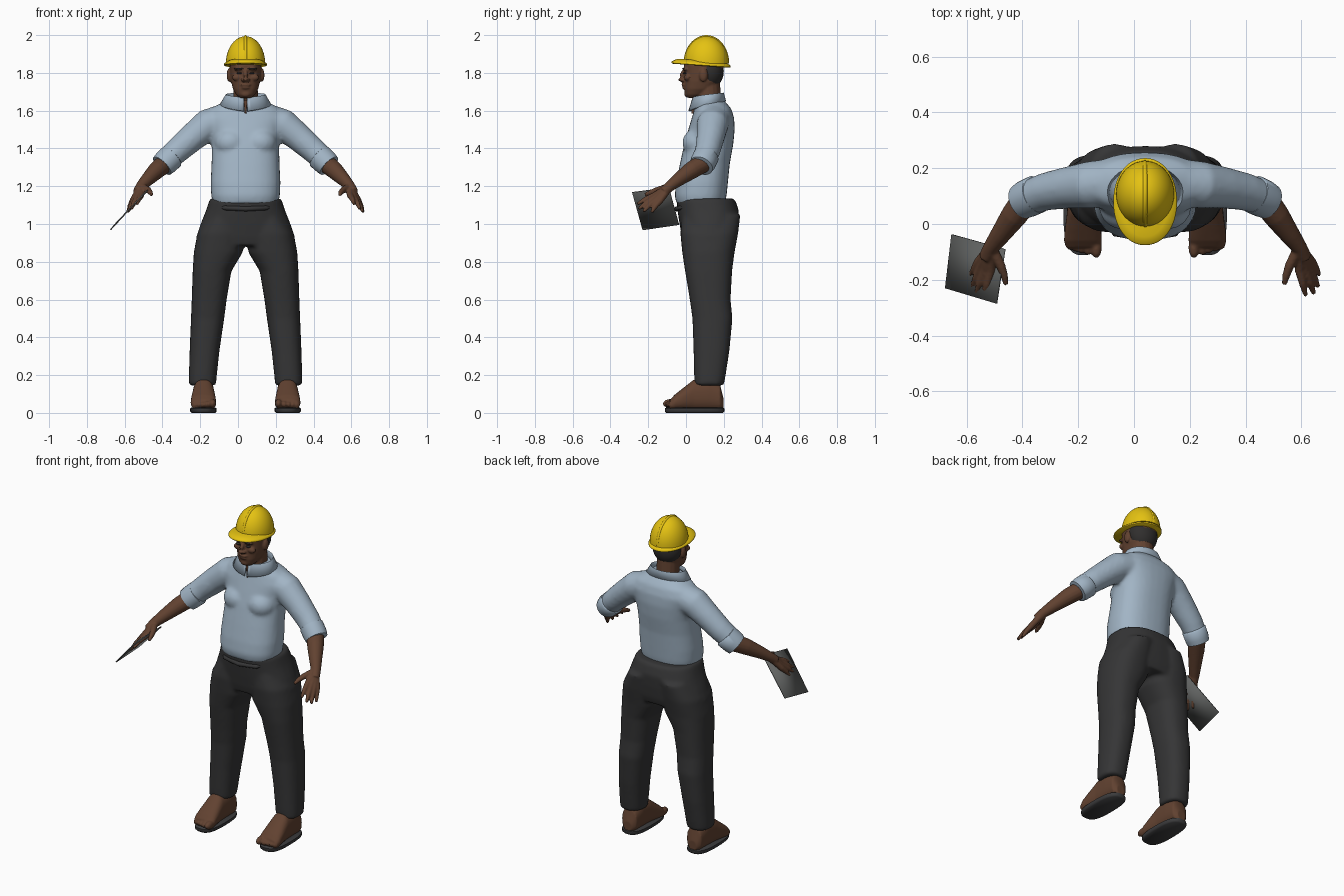
import bpy, bmesh, math
from mathutils import Matrix, Vector

cube = bpy.data.objects.get("Cube")
if cube:
    bpy.data.objects.remove(cube, do_unlink=True)

CENTRE = 0.04  # the body stands slightly off the origin


def material(name, *rgb):
    m = bpy.data.materials.new(name)
    m.use_nodes = True
    m.diffuse_color = (*rgb, 1)
    bsdf = m.node_tree.nodes["Principled BSDF"]
    bsdf.inputs["Base Color"].default_value = (*rgb, 1)
    bsdf.inputs["Roughness"].default_value = 0.7
    return m


SHIRT = material("pale blue cloth", 0.36, 0.46, 0.56)
TROUSER = material("charcoal cloth", 0.036, 0.036, 0.037)
SKIN = material("brown skin", 0.12, 0.054, 0.03)
HAIR = material("dark grey hair", 0.03, 0.028, 0.027)
YELLOW = material("yellow plastic", 0.78, 0.54, 0.006)
SOLE = material("dark sole", 0.045, 0.045, 0.047)
GREY = material("grey board", 0.12, 0.125, 0.122)


def bridge(bm, rings):
    """Skin a list of equal rings of points and cap both ends."""
    vs = [[bm.verts.new(p) for p in r] for r in rings]
    n = len(vs[0])
    for a, b in zip(vs, vs[1:]):
        for i in range(n):
            j = (i + 1) % n
            bm.faces.new((a[i], a[j], b[j], b[i]))
    bm.faces.new(vs[0])
    bm.faces.new(vs[-1])


def loft(bm, rows, along="z", side=1, n=32, power=2.4):
    """Rounded sections: (position, x min, x max, other min, other max)."""
    rings = []
    for t, u0, u1, v0, v1 in rows:
        ring = []
        for k in range(n):
            c, s = math.cos(math.tau * k / n), math.sin(math.tau * k / n)
            c = math.copysign(abs(c) ** (2 / power), c)
            s = math.copysign(abs(s) ** (2 / power), s)
            u = side * ((u0 + u1) / 2 + c * (u1 - u0) / 2)
            v = (v0 + v1) / 2 + s * (v1 - v0) / 2
            ring.append((u, v, t) if along == "z" else (u, t, v))
        rings.append(ring)
    bridge(bm, rings)


def body(bm, rows):
    """Symmetric loft: (height, half width, front, back)."""
    loft(bm, [(z, -w, w, y0, y1) for z, w, y0, y1 in rows])


def tube(bm, path, side=1, n=16):
    """Round tube through (x, y, z, radius) points."""
    pts = [Vector((side * x, y, z)) for x, y, z, r in path]
    rings = []
    for i, p in enumerate(pts):
        d = pts[min(i + 1, len(pts) - 1)] - pts[max(i - 1, 0)]
        q = d.to_track_quat("Z", "Y")
        ring = [math.tau * k / n for k in range(n)]
        rings.append([p + q @ Vector((math.cos(a), math.sin(a), 0)) * path[i][3] for a in ring])
    bridge(bm, rings)


def ball(bm, at, size):
    m = Matrix.Translation(at) @ Matrix.Diagonal((*size, 1))
    bmesh.ops.create_uvsphere(bm, u_segments=20, v_segments=12, radius=1, matrix=m)


def finish(bm, name, mat, voxel=0, relax=0, thick=0):
    """Make the object; a voxel size fuses its pieces into one skin."""
    bmesh.ops.recalc_face_normals(bm, faces=bm.faces)
    bmesh.ops.translate(bm, verts=bm.verts, vec=(CENTRE, 0, 0))
    me = bpy.data.meshes.new(name)
    bm.to_mesh(me)
    bm.free()
    me.materials.append(mat)
    ob = bpy.data.objects.new(name, me)
    bpy.context.collection.objects.link(ob)
    bpy.ops.object.select_all(action="DESELECT")
    ob.select_set(True)
    bpy.context.view_layer.objects.active = ob
    bpy.ops.object.shade_smooth_by_angle(angle=math.radians(50))
    if thick:
        ob.modifiers.new("thickness", "SOLIDIFY").thickness = thick
    if voxel:
        m = ob.modifiers.new("fuse", "REMESH")
        m.mode, m.voxel_size, m.use_smooth_shade = "VOXEL", voxel, True
        m = ob.modifiers.new("relax", "SMOOTH")
        m.factor, m.iterations = 0.5, relax
    return ob


# Shirt: torso, chest and sleeves fused
bm = bmesh.new()
body(bm, [(1.105, .172, -.05, .205), (1.15, .182, -.06, .215), (1.22, .185, -.052, .222),
          (1.32, .18, -.032, .232), (1.42, .178, -.01, .25), (1.5, .19, .012, .258),
          (1.56, .215, .03, .255), (1.61, .185, .045, .24), (1.64, .13, .05, .215),
          (1.665, .09, .06, .19)])
for s in (-1, 1):
    ball(bm, (s * .08, .06, 1.43), (.085, .08, .075))
    tube(bm, [(.12, .15, 1.55, .085), (.2, .14, 1.525, .085), (.28, .13, 1.46, .075),
              (.36, .115, 1.39, .068), (.43, .09, 1.325, .062)], s)
finish(bm, "shirt", SHIRT, .011, 6)

# Rolled cuffs
for s, label in ((-1, "right"), (1, "left")):
    bm = bmesh.new()
    tube(bm, [(.385, .108, 1.362, .06), (.39, .106, 1.357, .069), (.425, .09, 1.325, .068),
              (.442, .081, 1.308, .064), (.444, .08, 1.306, .05)], s, 28)
    finish(bm, label + "_cuff", SHIRT)

# Collar: folded band, open at the front
bm = bmesh.new()
rows = [(.085, .045, .185, 1.635, 1.655), (.105, .035, .2, 1.67, 1.695), (.137, .012, .212, 1.598, 1.65)]
grid = []
for w, front, back, zf, zb in rows:
    line = []
    for k in range(41):
        a = -math.pi / 2 + .07 + k / 40 * (math.tau - .14)
        f = (1 + math.sin(a)) / 2
        line.append(bm.verts.new((w * math.cos(a), front + f * (back - front), zf + f ** .6 * (zb - zf))))
    grid.append(line)
for a, b in zip(grid, grid[1:]):
    for k in range(40):
        bm.faces.new((a[k], a[k + 1], b[k + 1], b[k]))
finish(bm, "collar", SHIRT, thick=.012)

# Open neck slit below the collar
bm = bmesh.new()
loft(bm, [(1.585, -.004, .004, .028, .06), (1.655, -.01, .01, .034, .06)], power=6)
finish(bm, "neck_slit", SKIN)

# Trousers: hips and two legs fused
bm = bmesh.new()
body(bm, [(.885, .25, -.01, .255), (.93, .262, -.022, .268), (1.0, .238, -.034, .276),
          (1.07, .21, -.045, .28), (1.125, .192, -.05, .262), (1.135, .186, -.045, .25)])
for s in (-1, 1):
    loft(bm, [(.145, .157, .3, .046, .2), (.2, .152, .3, .043, .21), (.33, .138, .296, .04, .23),
              (.5, .113, .289, .034, .246), (.6, .1, .285, .02, .236), (.75, .075, .28, -.005, .244),
              (.85, .015, .274, -.02, .257), (.95, .008, .255, -.03, .276),
              (1.05, .01, .2, -.02, .288)], side=s)
finish(bm, "trousers", TROUSER, .011, 5)

bm = bmesh.new()
tube(bm, [(-.13, -.012, 1.088, .004), (-.11, -.032, 1.085, .012), (0, -.05, 1.08, .013),
          (.11, -.032, 1.085, .012), (.13, -.012, 1.088, .004)])
finish(bm, "waist_fold", TROUSER)

# Feet with toes, and soles
toes = [(.175, .021), (.205, .017), (.228, .016), (.25, .015), (.269, .014)]
for s, label in ((-1, "right"), (1, "left")):
    bm = bmesh.new()
    loft(bm, [(.198, .195, .25, .02, .08), (.18, .172, .272, .012, .15), (.12, .167, .277, .012, .185),
              (.04, .165, .28, .012, .175), (-.02, .158, .288, .012, .128),
              (-.06, .155, .291, .012, .096), (-.085, .16, .284, .012, .07)], "y", s)
    for x, r in toes:
        ball(bm, (s * x, -.108 + r * .2 + (x - .175) * .25 + r, .028 + r), (r * .95, r * 1.9, r * 1.15))
    finish(bm, label + "_foot", SKIN, .006, 2)
    bm = bmesh.new()
    loft(bm, [(z, .153 + i, .293 - i, -.112 + i, .203 - i)
              for z, i in ((0, .008), (.008, 0), (.024, 0), (.028, .006))], side=s, power=2.8)
    finish(bm, label + "_sole", SOLE)

# Forearms, hands and fingers
fingers = [((.553, -.165, 1.152), (.575, -.257, 1.105)), ((.573, -.163, 1.14), (.605, -.25, 1.08)),
           ((.588, -.153, 1.13), (.62, -.225, 1.066)), ((.598, -.138, 1.122), (.624, -.182, 1.062))]
for s, label in ((-1, "right"), (1, "left")):
    bm = bmesh.new()
    tube(bm, [(.4, .11, 1.345, .046), (.43, .085, 1.318, .05), (.47, .03, 1.285, .047),
              (.52, -.04, 1.235, .036), (.553, -.085, 1.2, .028), (.57, -.12, 1.17, .027)], s)
    for k, t in fingers:
        mid = [a * .45 + b * .55 for a, b in zip(k, t)]
        mid[2] += .005
        tube(bm, [(.553, -.085, 1.198, .02), (*k, .0175), (*mid, .0135), (*t, .008)], s, 12)
    tube(bm, [(.548, -.09, 1.197, .02), (.517, -.15, 1.18, .017), (.505, -.185, 1.168, .014),
              (.498, -.217, 1.155, .009)], s, 12)
    finish(bm, label + "_arm", SKIN, .0055, 2)

# Head: skull, neck, nose, lips, brow ridge and ears fused
bm = bmesh.new()
body(bm, [(1.668, .03, .008, .06), (1.685, .05, -.004, .1), (1.715, .067, -.01, .15),
          (1.755, .077, -.01, .182), (1.8, .082, -.008, .194), (1.84, .084, -.012, .2), (1.89, .078, .01, .19)])
tube(bm, [(0, .125, 1.58, .075), (0, .12, 1.66, .066), (0, .115, 1.76, .064)])
tube(bm, [(0, -.008, 1.815, .009), (0, -.025, 1.785, .012), (0, -.034, 1.768, .014), (0, -.015, 1.758, .01)])
ball(bm, (0, -.01, 1.737), (.028, .014, .008))
ball(bm, (0, -.007, 1.722), (.024, .014, .008))
ball(bm, (0, .004, 1.688), (.025, .014, .016))
for s in (-1, 1):
    ball(bm, (s * .015, -.018, 1.763), (.01, .013, .009))
    ball(bm, (s * .035, -.004, 1.82), (.03, .014, .009))
    ball(bm, (s * .046, .008, 1.775), (.026, .018, .018))
    ball(bm, (s * .087, .092, 1.788), (.013, .022, .036))
finish(bm, "head", SKIN, .0055, 2)

bm = bmesh.new()
ball(bm, (0, .125, 1.81), (.088, .075, .095))
finish(bm, "hair", HAIR)

for s, label in ((-1, "right"), (1, "left")):
    bm = bmesh.new()
    ball(bm, (s * .034, -.006, 1.798), (.014, .01, .005))
    finish(bm, label + "_eye", HAIR)
    bm = bmesh.new()
    ball(bm, (s * .035, -.011, 1.822), (.025, .01, .004))
    finish(bm, label + "_eyebrow", HAIR)


# Hard hat: dome, crown ridge and tilted brim
def dome(bm, w, front, back, height):
    mid, half = (front + back) / 2, (back - front) / 2
    angles = [math.pi / 2 * k / 12.2 for k in range(13)]
    loft(bm, [(1.85 + height * math.sin(a), -w * math.cos(a), w * math.cos(a),
               mid - half * math.cos(a), mid + half * math.cos(a)) for a in angles], n=40, power=2)


bm = bmesh.new()
dome(bm, .104, -.01, .226, .144)
finish(bm, "hat_dome", YELLOW)
bm = bmesh.new()
dome(bm, .028, -.013, .229, .15)
finish(bm, "hat_ridge", YELLOW)
bm = bmesh.new()
loft(bm, [(z, i - .114, .114 - i, -.076 + i, .236 - i)
          for z, i in ((1.838, .004), (1.841, 0), (1.848, 0), (1.852, .004), (1.866, .03))], n=48, power=2.1)
for v in bm.verts:
    v.co.z -= .07 * (v.co.y - .08)
finish(bm, "hat_brim", YELLOW)

# Thin board held in the right hand
bm = bmesh.new()
corners = [(-.53, -.285, 1.165), (-.5, -.09, 1.19), (-.69, -.037, .995), (-.713, -.23, .967)]
bm.faces.new([bm.verts.new(c) for c in corners])
finish(bm, "board", GREY, thick=.006)
